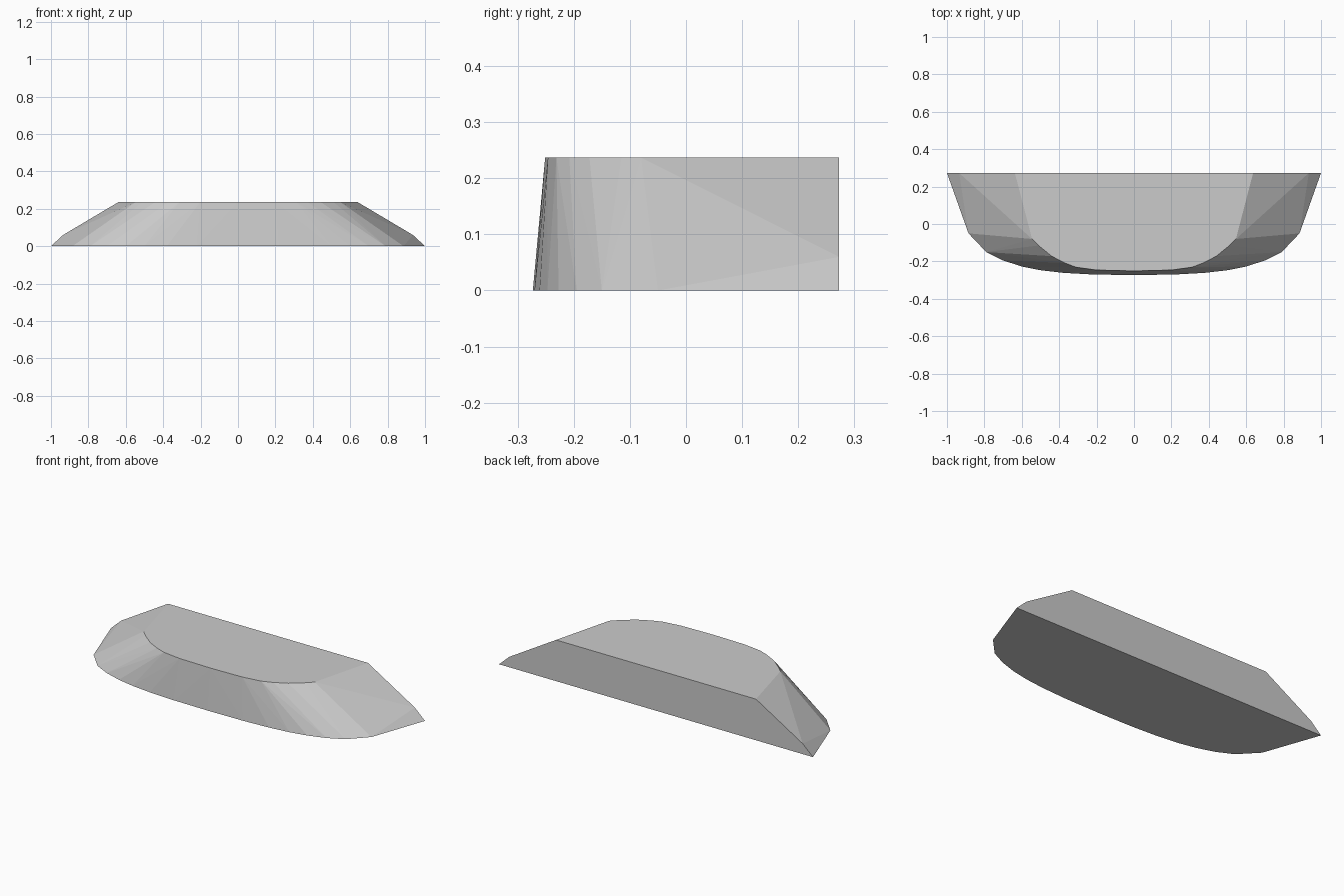
import bpy
import bmesh
import math

old = bpy.data.objects.get("Cube")
if old:
    bpy.data.objects.remove(old, do_unlink=True)

HEIGHT = 0.237
BACK = 0.273

# Half outlines (x, y) from the flat back round to the front centre
base_outline = [(1, BACK), (0.885, -0.05), (0.79, -0.15), (0.7, -0.195), (0.6, -0.227),
                (0.5, -0.247), (0.38, -0.261), (0.22, -0.27), (0, -0.273)]
top_outline = [(0.637, BACK), (0.545, -0.08), (0.51, -0.115), (0.44, -0.172),
               (0.37, -0.208), (0.31, -0.231), (0.2, -0.246), (0, -0.251)]

# Outline points, plus the small chamfer corner at each back end
points = [(x, y, 0) for x, y in base_outline]
points += [(x, y, HEIGHT) for x, y in top_outline]
points.append((0.935, BACK, 0.06))

# Curved wedge body, mirrored left to right and skinned as a convex solid
bm = bmesh.new()
for x, y, z in points:
    for side in ((1, -1) if x else (1,)):
        bm.verts.new((side * x, y, z))
bmesh.ops.convex_hull(bm, input=bm.verts)
bmesh.ops.dissolve_limit(bm, angle_limit=math.radians(0.5),
                         verts=bm.verts, edges=bm.edges)
bmesh.ops.recalc_face_normals(bm, faces=bm.faces)
mesh = bpy.data.meshes.new("curved_wedge_body")
bm.to_mesh(mesh)
bm.free()

body = bpy.data.objects.new("curved_wedge_body", mesh)
bpy.context.collection.objects.link(body)

# Plain grey material
grey = bpy.data.materials.new("plain_grey")
grey.use_nodes = True
colour = (0.6, 0.6, 0.6, 1)
grey.diffuse_color = colour
grey.node_tree.nodes["Principled BSDF"].inputs["Base Color"].default_value = colour
mesh.materials.append(grey)
